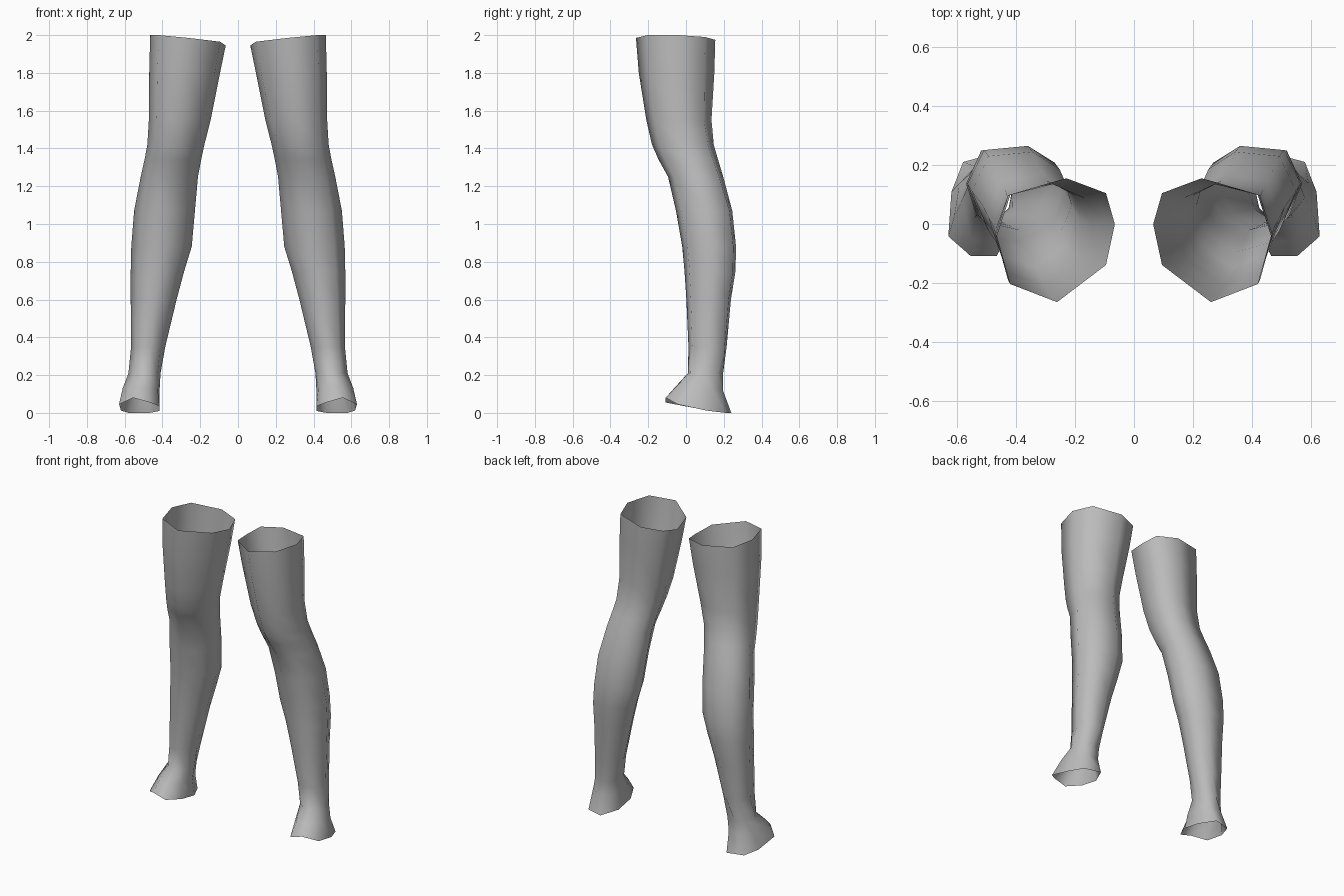
import bpy
import bmesh

if "Cube" in bpy.data.objects:
    bpy.data.objects.remove(bpy.data.objects["Cube"], do_unlink=True)

# Single plain grey
grey = bpy.data.materials.new("plain_grey")
grey.use_nodes = True
colour = (0.5, 0.5, 0.5, 1)
grey.diffuse_color = colour
grey.node_tree.nodes["Principled BSDF"].inputs["Base Color"].default_value = colour

# Eight-sided cross-sections, scaled to fit -1..1, starting at the front
THIGH = [(-.02, -1), (.77, -.71), (1, .07), (.77, .74),
         (-.18, 1), (-.85, .76), (-1, .26), (-.85, -.4)]
CALF = [(-.1, -1), (.65, -.8), (1, .1), (.65, .9),
        (-.28, 1), (-.85, .6), (-1, 0), (-.7, -.65)]
FOOT = [(-.53, -1), (.3, -1), (1, -.62), (.9, .25),
        (.53, .83), (-.49, 1), (-1, .36), (-1, -.4)]

# Height, inner x, outer x, front y, back y
RINGS = [
    (2.00, .065, .465, -.265, .155),
    (1.80, .095, .47, -.25, .15),
    (1.55, .145, .472, -.21, .135),
    (1.42, .178, .48, -.18, .147),
    (1.34, .195, .495, -.145, .17),
    (1.25, .212, .515, -.095, .197),
    (1.07, .228, .55, -.053, .245),
    (0.88, .245, .565, -.02, .265),
    (0.75, .285, .568, -.008, .262),
    (0.60, .325, .568, .002, .238),
    (0.35, .385, .566, .013, .215),
    (0.21, .41, .58, .01, .203),
    (0.12, .415, .61, -.06, .21),
    (0.00, .415, .63, -.108, .24),
]
# Slanted rims at the two open ends
TOP_RIM = [-.015, 0, 0, -.01, -.025, -.035, -.055, -.035]
BOTTOM_RIM = [.055, .08, .045, .012, 0, 0, .01, .035]


def blend(a, b, t):
    return [(p[0] + (q[0] - p[0]) * t, p[1] + (q[1] - p[1]) * t)
            for p, q in zip(a, b)]


def section(z):
    """Shape of the cross-section at a given height."""
    if z > 1.07:
        return blend(CALF, THIGH, min(1, (z - 1.07) / .6))
    return blend(CALF, FOOT, max(0, min(1, (.35 - z) / .35)))


def make_leg(name, side):
    bm = bmesh.new()
    loops = []
    for i, (z, x0, x1, y0, y1) in enumerate(RINGS):
        rim = [0] * 8
        if i == 0:
            rim = TOP_RIM
        elif i == len(RINGS) - 1:
            rim = BOTTOM_RIM
        elif z < .15:
            rim = [h * .25 for h in BOTTOM_RIM]
        loops.append([
            bm.verts.new((side * ((x0 + x1) / 2 + u * (x1 - x0) / 2),
                          (y0 + y1) / 2 + v * (y1 - y0) / 2, z + h))
            for (u, v), h in zip(section(z), rim)])
    # Skin between neighbouring rings, ends left open
    for a, b in zip(loops, loops[1:]):
        for k in range(8):
            n = (k + 1) % 8
            quad = [a[k], b[k], b[n], a[n]]
            face = bm.faces.new(quad if side > 0 else quad[::-1])
            face.smooth = True
    mesh = bpy.data.meshes.new(name)
    bm.to_mesh(mesh)
    bm.free()
    mesh.materials.append(grey)
    leg = bpy.data.objects.new(name, mesh)
    bpy.context.collection.objects.link(leg)


make_leg("left_leg", 1)
make_leg("right_leg", -1)
